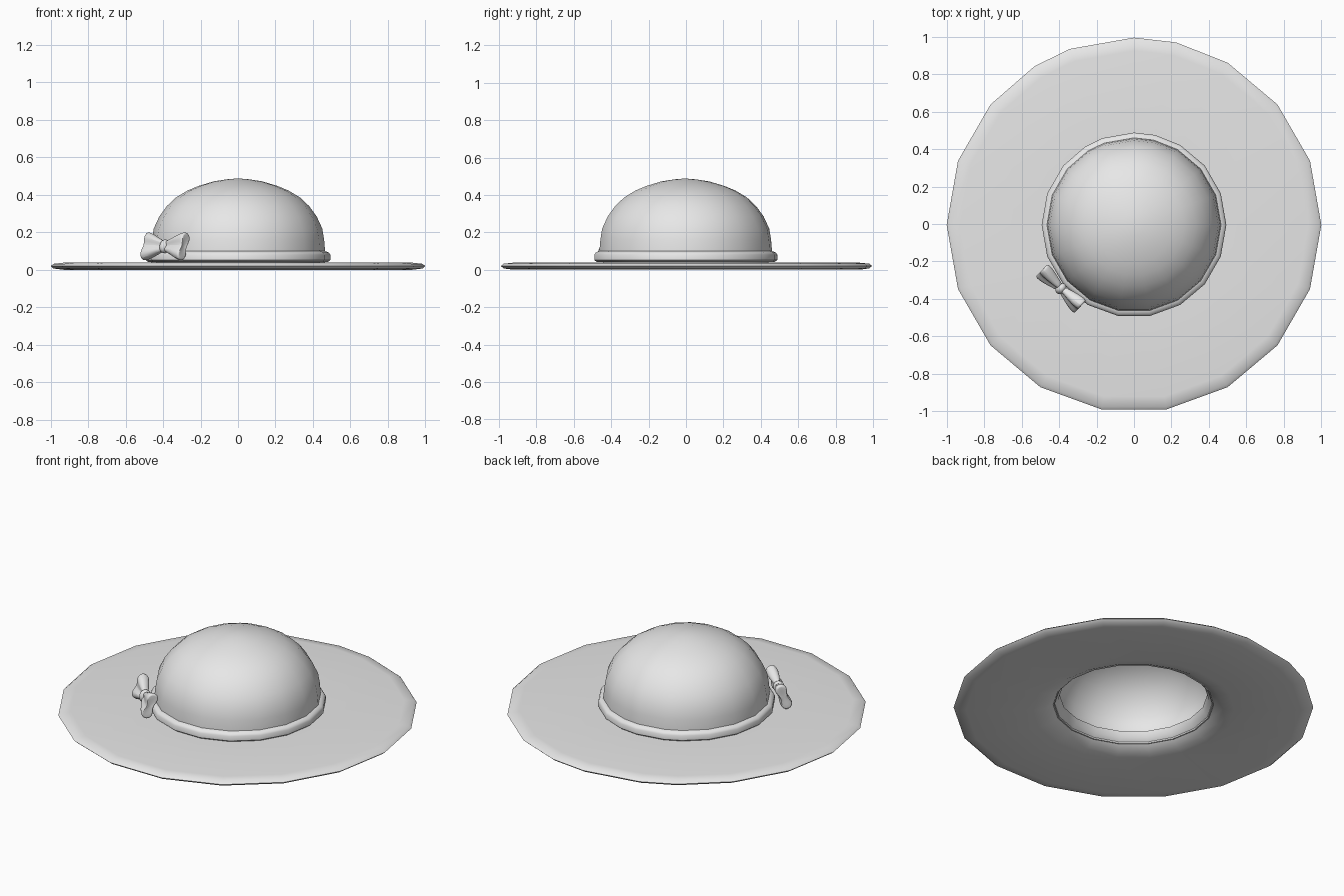
import bpy, bmesh, math

old = bpy.data.objects.get("Cube")
if old:
    bpy.data.objects.remove(old, do_unlink=True)

felt = bpy.data.materials.new("light_grey_felt")
felt.use_nodes = True
felt.diffuse_color = (0.8, 0.8, 0.8, 1)
felt.node_tree.nodes["Principled BSDF"].inputs["Base Color"].default_value = (0.8, 0.8, 0.8, 1)

# Even 20 degree steps, with a slightly uneven back edge
ANGLES = [0, 20, 40, 60, 77, 90, 110, 122] + list(range(140, 360, 20))
Y_SHIFT = -0.005


def finish(bm, name, angle):
    bmesh.ops.remove_doubles(bm, verts=bm.verts, dist=0.0005)
    bmesh.ops.recalc_face_normals(bm, faces=bm.faces)
    mesh = bpy.data.meshes.new(name)
    bm.to_mesh(mesh)
    bm.free()
    mesh.materials.append(felt)
    obj = bpy.data.objects.new(name, mesh)
    bpy.context.collection.objects.link(obj)
    bpy.ops.object.select_all(action='DESELECT')
    obj.select_set(True)
    bpy.context.view_layer.objects.active = obj
    bpy.ops.object.shade_smooth_by_angle(angle=math.radians(angle))
    return obj


def bridge(bm, rings):
    for a, b in zip(rings, rings[1:]):
        n = len(a)
        for i in range(n):
            j = (i + 1) % n
            bm.faces.new((a[i], a[j], b[j], b[i]))


def lathe(name, profile, closed, angle):
    bm = bmesh.new()
    rings = []
    for r, z in profile:
        rings.append([bm.verts.new((r * math.cos(math.radians(a)),
                                    r * math.sin(math.radians(a)) + Y_SHIFT, z)) for a in ANGLES])
    if closed:
        rings.append(rings[0])
    bridge(bm, rings)
    return finish(bm, name, angle)


# Brim, with its underside flaring up into the opening
lathe("brim", [(0.43, 0.1), (0.44, 0.038), (0.93, 0.038), (0.985, 0.032), (1.0, 0.02),
               (0.985, 0.007), (0.93, 0), (0.56, 0), (0.5, 0.01), (0.45, 0.035),
               (0.42, 0.065), (0.41, 0.1)], True, 40)

# Domed crown, outer and inner skin
dome = [(0.46, 0.16), (0.45, 0.22), (0.42, 0.285), (0.38, 0.34), (0.33, 0.387),
        (0.27, 0.423), (0.21, 0.448), (0.13, 0.472), (0.06, 0.483), (0, 0.488)]
inner = [(r * 0.95, z - 0.02) for r, z in reversed(dome)]
lathe("crown", [(0.465, 0.04), (0.465, 0.1)] + dome + inner + [(0.43, 0.1), (0.41, 0.1)], False, 50)

# Band around the base of the crown
lathe("hat_band", [(0.455, 0.042), (0.48, 0.042), (0.493, 0.052), (0.493, 0.08),
                   (0.485, 0.092), (0.465, 0.1), (0.455, 0.1)], True, 35)


def place_bow(obj):
    obj.location = (-0.39, -0.345, 0.125)
    obj.rotation_euler = (math.radians(-20), 0, math.radians(-43.5))
    sub = obj.modifiers.new("smooth", 'SUBSURF')
    sub.levels = sub.render_levels = 2


# Two pillow-like bow loops with a crease along the middle
half = [(-0.6, 1), (-1, 0.5), (-0.4, 0), (-1, -0.5), (-0.6, -1)]
section = half + [(-y, -z) for y, z in half]
for side, name in ((1, "bow_loop_left"), (-1, "bow_loop_right")):
    bm = bmesh.new()
    rings = []
    for x, t, h in ((0, 0.018, 0.028), (0.04, 0.026, 0.04), (0.09, 0.038, 0.065),
                    (0.13, 0.04, 0.08), (0.145, 0.034, 0.078)):
        rings.append([bm.verts.new((side * x, y * t, z * h)) for y, z in section])
    bridge(bm, rings)
    bm.faces.new(rings[0])
    # Slightly sunken outer end
    tip = bm.verts.new((side * 0.135, 0, 0))
    for i, v in enumerate(rings[-1]):
        bm.faces.new((v, rings[-1][(i + 1) % len(section)], tip))
    place_bow(finish(bm, name, 60))

# Knot in the middle of the bow
bm = bmesh.new()
bmesh.ops.create_cube(bm, size=1)
bmesh.ops.scale(bm, vec=(0.06, 0.075, 0.09), verts=bm.verts)
place_bow(finish(bm, "bow_knot", 180))
